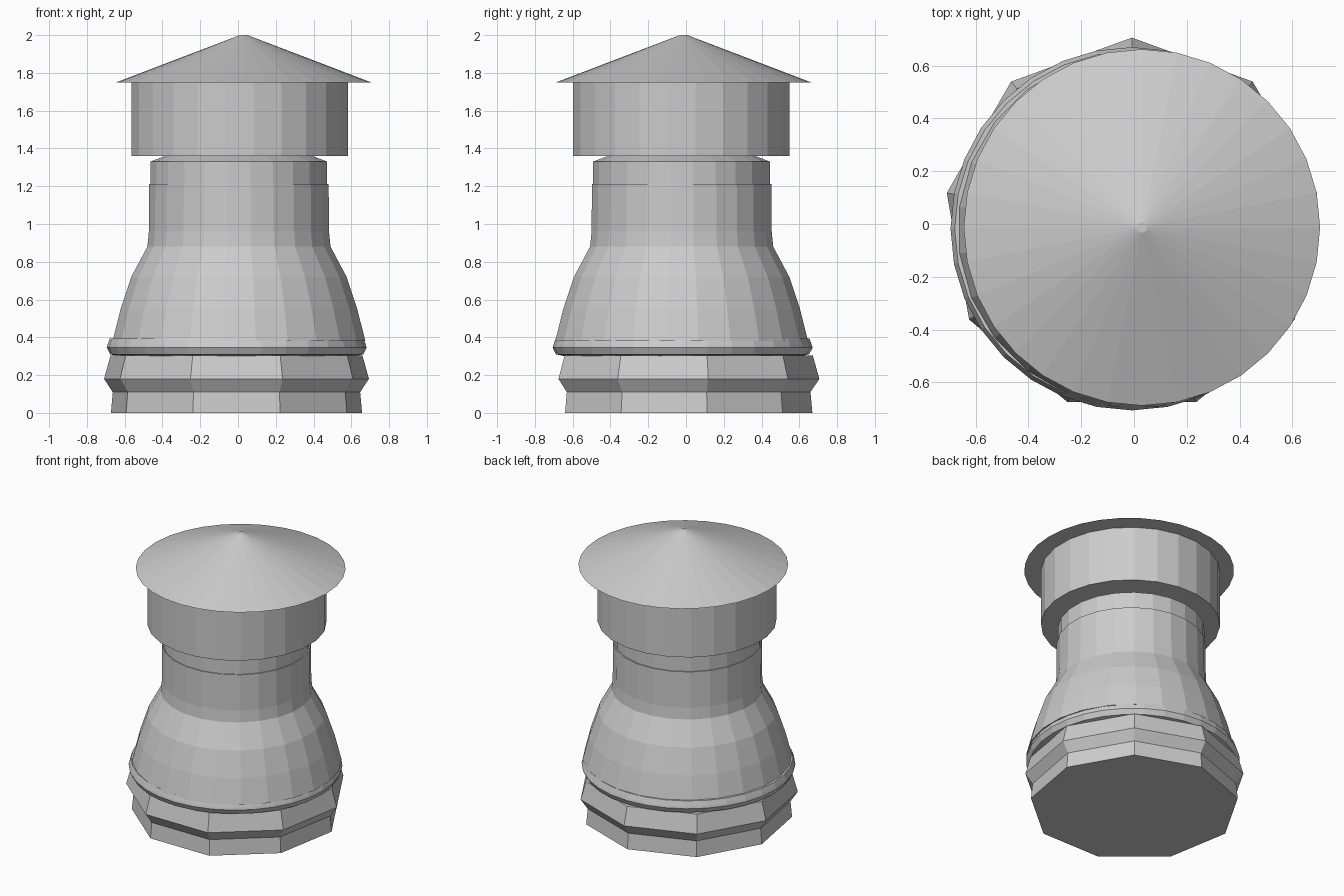
import bpy, bmesh
from math import sin, cos, pi

if "Cube" in bpy.data.objects:
    bpy.data.objects.remove(bpy.data.objects["Cube"])


def lathe(name, profile, sides, center, turn=0.0):
    """Closed, flat-faced solid of revolution from (radius, z) pairs, bottom to top."""
    bm = bmesh.new()
    rings = []
    for r, z in profile:
        rings.append([bm.verts.new((center[0] + r * cos(turn + 2 * pi * i / sides),
                                    center[1] + r * sin(turn + 2 * pi * i / sides), z))
                      for i in range(sides)])
    for low, high in zip(rings, rings[1:]):
        for i in range(sides):
            j = (i + 1) % sides
            bm.faces.new((low[i], low[j], high[j], high[i]))
    bm.faces.new(rings[0][::-1])
    bm.faces.new(rings[-1])
    mesh = bpy.data.meshes.new(name)
    bm.to_mesh(mesh)
    bm.free()
    obj = bpy.data.objects.new(name, mesh)
    bpy.context.collection.objects.link(obj)
    return obj


BODY = 24
HALF = pi / BODY

# Nine-sided plinth with a protruding ridge, one corner pointing back
lathe("plinth", [(0.675, 0), (0.665, 0.11), (0.712, 0.18), (0.677, 0.305)],
      9, (-0.008, -0.006), pi / 2)

# Rounded ring on top of the plinth
lathe("base_ring", [(0.60, 0.295), (0.67, 0.31), (0.688, 0.345), (0.684, 0.36), (0.672, 0.393)],
      32, (-0.007, -0.018))

# Bell-shaped body running up into the neck
lathe("bell_body", [(0.675, 0.38), (0.632, 0.55), (0.575, 0.72), (0.489, 0.88),
                    (0.481, 0.96), (0.479, 1.213)],
      BODY, (0.005, -0.023), HALF)

# Collar with a chamfered top
lathe("collar", [(0.472, 1.20), (0.472, 1.33), (0.39, 1.362)],
      BODY, (0.004, -0.024), HALF)

# Wide drum under the roof
lathe("drum", [(0.577, 1.36), (0.577, 1.755)], BODY, (0.009, -0.025), HALF)

# Conical roof with a tiny flat tip
lathe("roof", [(0.675, 1.75), (0.02, 2.0)], 32, (0.03, -0.013))
